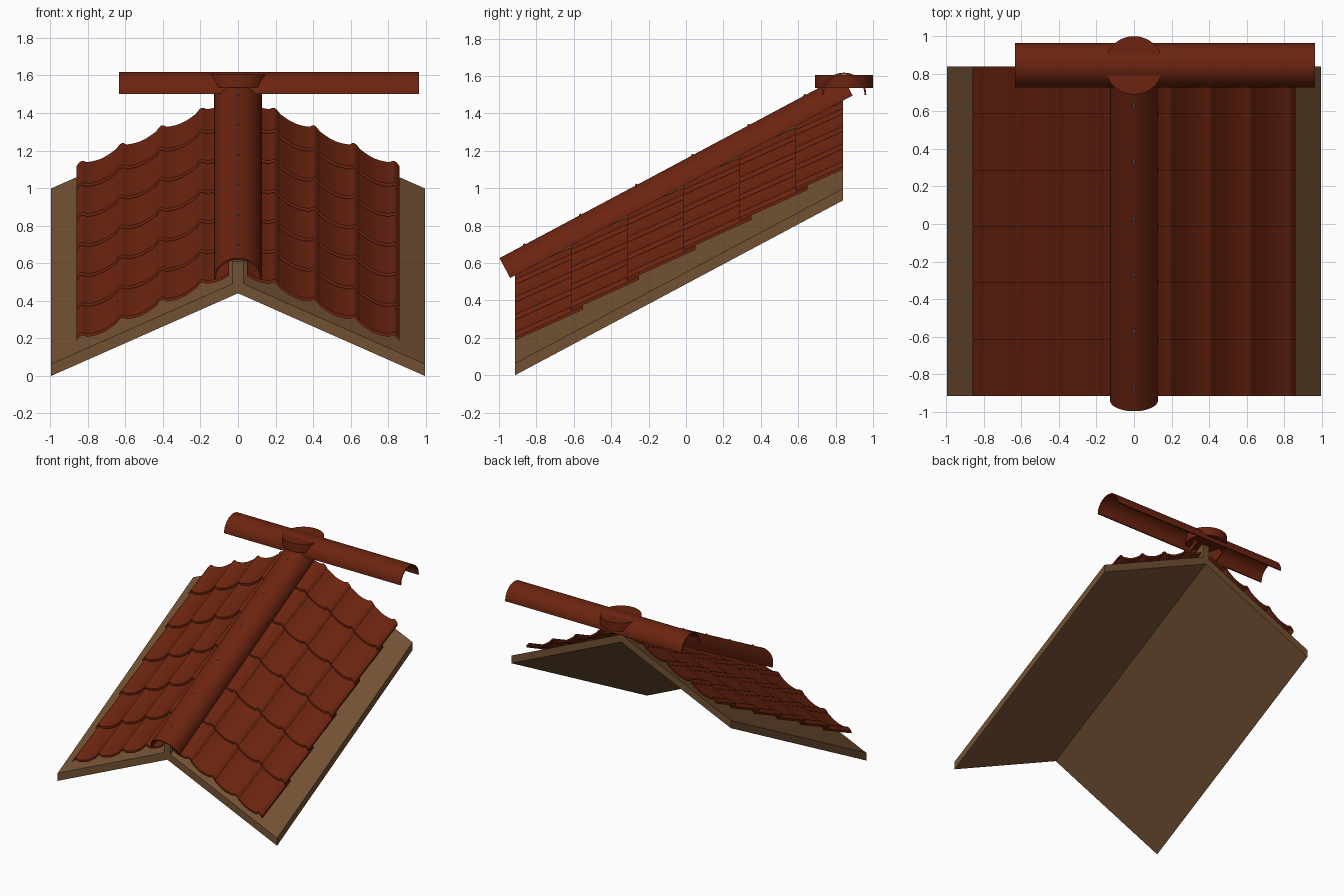
import bpy, bmesh, math
from mathutils import Matrix, Vector

if "Cube" in bpy.data.objects:
    bpy.data.objects.remove(bpy.data.objects["Cube"])

SLOPE = 0.533            # rise of the roof towards the back
PITCH = 0.442            # fall of each side away from the ridge
Y0, Y1 = -0.915, 0.84


def material(name, col):
    m = bpy.data.materials.new(name)
    m.diffuse_color = (*col, 1)
    m.use_nodes = True
    m.node_tree.nodes["Principled BSDF"].inputs["Base Color"].default_value = m.diffuse_color
    return m


CLAY = material("red clay", (0.150, 0.0175, 0.005))
WOOD = material("brown wood", (0.168, 0.083, 0.033))
STEEL = material("grey steel", (0.16, 0.15, 0.15))


def finish(bm, name, mat, smooth=None):
    bmesh.ops.recalc_face_normals(bm, faces=bm.faces)
    me = bpy.data.meshes.new(name)
    bm.to_mesh(me)
    bm.free()
    ob = bpy.data.objects.new(name, me)
    bpy.context.collection.objects.link(ob)
    me.materials.append(mat)
    if smooth:
        bpy.ops.object.select_all(action='DESELECT')
        ob.select_set(True)
        bpy.context.view_layer.objects.active = ob
        bpy.ops.object.shade_smooth_by_angle(angle=math.radians(smooth))
    return ob


def prism(bm, top, bottom, shift):
    """Closed strip: matching top and bottom lines swept along shift."""
    rows = [[bm.verts.new(Vector(p) + s) for p in line]
            for s in (Vector(), Vector(shift)) for line in (top, bottom)]
    ft, fb, bt, bb = rows
    n = len(top)
    for i in range(n - 1):
        j = i + 1
        for q in ((ft[i], ft[j], bt[j], bt[i]), (fb[i], fb[j], bb[j], bb[i]),
                  (ft[i], ft[j], fb[j], fb[i]), (bt[i], bt[j], bb[j], bb[i])):
            bm.faces.new(q)
    for k in (0, n - 1):
        bm.faces.new((ft[k], fb[k], bb[k], bt[k]))


# Roof deck: one folded board rising towards the back
bm = bmesh.new()
fold = [(-0.995, 0), (0, 0.44), (0.995, 0)]
prism(bm, [(x, Y0, z + 0.063) for x, z in fold], [(x, Y0, z) for x, z in fold],
      (0, Y1 - Y0, (Y1 - Y0) * SLOPE))
finish(bm, "roof_deck", WOOD)

# Ridge batten beneath the cap
bm = bmesh.new()
prism(bm, [(x, Y0, 0.61) for x in (-0.03, 0.03)], [(x, Y0, 0.49) for x in (-0.03, 0.03)],
      (0, Y1 - Y0, (Y1 - Y0) * SLOPE))
finish(bm, "ridge_batten", WOOD)

# Roof tiles: six overlapping rows, four columns on each side
ROW, COL, EDGE, TILT, THICK = 0.30, 0.213, 0.86, 0.45, 0.016


def tile_wave(u):
    if u < 0.24:                                     # raised roll
        return 0.002 + 0.016 * math.sin(math.pi * u / 0.24)
    return -0.016 * math.sin(math.pi * (u - 0.24) / 0.76)   # sagging pan


for side, label in ((-1, "left"), (1, "right")):
    bm = bmesh.new()
    for r in range(6):
        y = Y0 + r * ROW
        length = min(ROW + 0.065, Y1 - y)
        for c in range(4):
            top, bottom = [], []
            for i in range(17):
                u = i / 16
                x = EDGE - (c + u) * COL
                if x < 0.04:
                    break
                z = 0.185 + r * ROW * SLOPE + (EDGE - x) * PITCH + tile_wave(u)
                top.append((side * x, y, z + THICK))
                bottom.append((side * x, y, z))
            prism(bm, top, bottom, (0, length, length * TILT))
    finish(bm, label + "_tiles", CLAY, 35)


def half_tube(name, length, rx, rz, thick, mat, matrix):
    """Open half shell running along local y."""
    bm = bmesh.new()
    arc = [math.pi * i / 28 for i in range(29)]
    prism(bm, [(rx * math.cos(a), 0, rz * math.sin(a)) for a in arc],
          [((rx - thick) * math.cos(a), 0, (rz - thick) * math.sin(a)) for a in arc],
          (0, length, 0))
    bm.transform(matrix)
    return finish(bm, name, mat, 35)


# Sloping ridge cap
angle = math.atan(SLOPE)
half_tube("sloping_ridge_cap", 2.075, 0.127, 0.121, 0.01, CLAY,
          Matrix.Translation((0, -0.94, 0.52)) @ Matrix.Rotation(angle, 4, 'X'))

# Level ridge cap across the top
half_tube("level_ridge_cap", 1.6, 0.119, 0.118, 0.01, CLAY,
          Matrix.Translation((0.965, 0.845, 1.5)) @ Matrix.Rotation(math.pi / 2, 4, 'Z'))

# Round junction piece where the caps meet
bm = bmesh.new()
bmesh.ops.create_cone(bm, cap_ends=True, segments=48, radius1=0.155, radius2=0.155,
                      depth=0.07, matrix=Matrix.Translation((0, 0.845, 1.57)))
finish(bm, "junction_disc", CLAY, 35)

# Screws along the sloping cap
bm = bmesh.new()
for k in range(6):
    y = -0.865 + 0.3 * k
    m = Matrix.Translation((0, y, 0.627 + (y + 0.997) * SLOPE)) @ Matrix.Rotation(angle, 4, 'X')
    bmesh.ops.create_cone(bm, cap_ends=True, segments=10, radius1=0.008, radius2=0.006,
                          depth=0.012, matrix=m)
finish(bm, "cap_screws", STEEL, 35)
